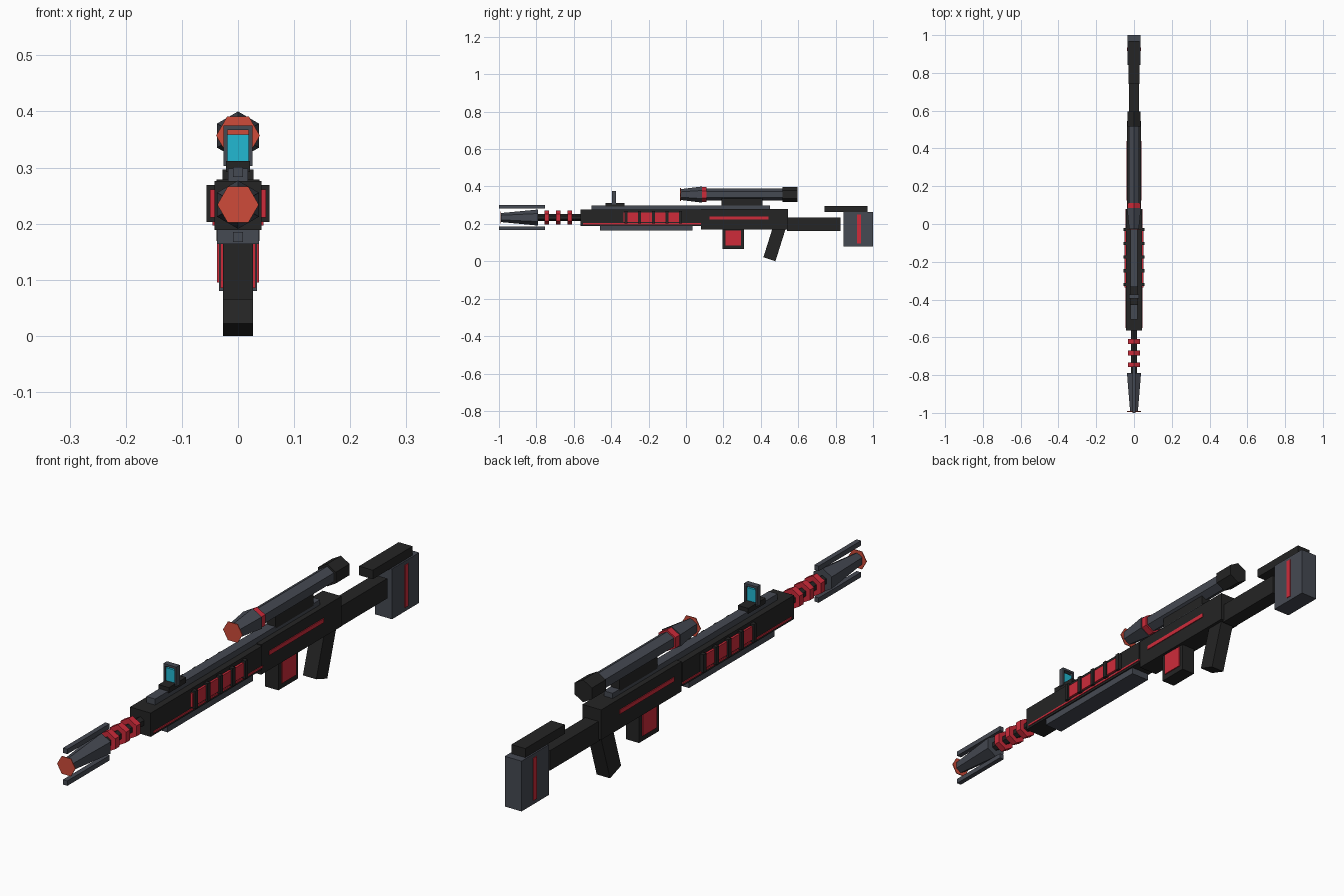
import bpy, bmesh, math

if "Cube" in bpy.data.objects:
    bpy.data.objects.remove(bpy.data.objects["Cube"])


def material(name, rgb):
    m = bpy.data.materials.new(name)
    m.diffuse_color = (*rgb, 1.0)
    m.use_nodes = True
    m.node_tree.nodes["Principled BSDF"].inputs["Base Color"].default_value = m.diffuse_color
    return m


BLACK = material("matte_black", (0.018, 0.018, 0.018))
GREY = material("gunmetal_grey", (0.060, 0.067, 0.085))
RED = material("accent_red", (0.62, 0.024, 0.042))
ORANGE = material("glow_orange", (0.62, 0.070, 0.042))
CYAN = material("sight_cyan", (0.016, 0.48, 0.65))


def finish(name, bm, mat):
    bmesh.ops.recalc_face_normals(bm, faces=bm.faces)
    me = bpy.data.meshes.new(name)
    bm.to_mesh(me)
    bm.free()
    me.materials.append(mat)
    ob = bpy.data.objects.new(name, me)
    bpy.context.collection.objects.link(ob)
    return ob


def loft(name, mat, a, b):
    """Solid between two matching rings of points."""
    bm = bmesh.new()
    va = [bm.verts.new(p) for p in a]
    vb = [bm.verts.new(p) for p in b]
    n = len(va)
    for i in range(n):
        j = (i + 1) % n
        bm.faces.new((va[i], va[j], vb[j], vb[i]))
    bm.faces.new(va)
    bm.faces.new(vb)
    return finish(name, bm, mat)


def slab(name, mat, x0, x1, profile):
    """Side profile of (y, z) points extruded across x."""
    return loft(name, mat, [(x0, y, z) for y, z in profile], [(x1, y, z) for y, z in profile])


def box(name, mat, x, y0, y1, z0, z1):
    """Box; x is a half width, or an (x0, x1) pair."""
    x0, x1 = x if isinstance(x, tuple) else (-x, x)
    return slab(name, mat, x0, x1, [(y0, z0), (y1, z0), (y1, z1), (y0, z1)])


def pair(name, mat, x0, x1, *extent):
    """The same box on both sides."""
    box(name + "_right", mat, (x0, x1), *extent)
    box(name + "_left", mat, (-x1, -x0), *extent)


def hexagon(name, mat, zc, y0, r0, y1, r1, turn=math.pi / 2):
    """Six sided cylinder or cone along y."""
    def ring(y, r):
        return [(r * math.cos(turn + k * math.pi / 3), y,
                 zc + r * math.sin(turn + k * math.pi / 3)) for k in range(6)]
    return loft(name, mat, ring(y0, r0), ring(y1, r1))


BORE, SCOPE = 0.234, 0.357

# Muzzle, prongs and barrel
hexagon("muzzle_cone", GREY, BORE, -0.99, 0.024, -0.79, 0.043)
hexagon("muzzle_glow", ORANGE, BORE, -0.994, 0.037, -0.991, 0.037, 0)
for side, z in (("top", 0.292), ("bottom", 0.176)):
    box("muzzle_prong_" + side, GREY, 0.009, -1.0, -0.755, z - 0.009, z + 0.009)
hexagon("barrel", BLACK, BORE, -0.80, 0.018, -0.55, 0.018)
for i, y in enumerate((-0.745, -0.683, -0.622)):
    hexagon(f"barrel_ring_{i + 1}", RED, BORE, y - 0.012, 0.038, y + 0.012, 0.038)

# Handguard with side panels and ribs
box("handguard", BLACK, 0.042, -0.565, 0.08, 0.189, 0.276)
box("under_rail", GREY, 0.037, -0.46, 0.035, 0.164, 0.19)
pair("handguard_panel", RED, 0.041, 0.050, -0.335, -0.03, 0.211, 0.261)
pair("handguard_stripe", RED, 0.041, 0.045, -0.55, 0.08, 0.197, 0.204)
for i in range(5):
    y = -0.32 + i * 0.0725
    pair(f"handguard_rib_{i + 1}", BLACK, 0.041, 0.056, y - 0.008, y + 0.008, 0.203, 0.269)

# Receiver, top rail, magazine and grip
box("receiver", BLACK, 0.038, 0.08, 0.545, 0.169, 0.279)
pair("receiver_stripe", RED, 0.037, 0.041, 0.125, 0.44, 0.224, 0.239)
box("top_rail", GREY, 0.018, -0.505, 0.45, 0.27, 0.298)
box("magazine", BLACK, 0.027, 0.195, 0.31, 0.065, 0.175)
pair("magazine_panel", RED, 0.026, 0.031, 0.212, 0.294, 0.085, 0.166)
slab("grip", BLACK, -0.027, 0.027,
     [(0.462, 0.175), (0.533, 0.175), (0.478, 0.0), (0.414, 0.022)])

# Stock
box("stock_arm", BLACK, 0.027, 0.54, 0.825, 0.161, 0.234)
box("cheek_rest", BLACK, 0.028, 0.74, 0.97, 0.264, 0.297)
box("butt_pad", GREY, 0.034, 0.842, 1.0, 0.08, 0.264)
pair("butt_stripe", RED, 0.033, 0.037, 0.915, 0.935, 0.095, 0.25)

# Front sight: base, open frame and glass
box("sight_base", BLACK, 0.021, -0.43, -0.33, 0.292, 0.312)
pair("sight_post", GREY, 0.019, 0.026, -0.395, -0.374, 0.303, 0.375)
box("sight_bar_top", GREY, 0.019, -0.395, -0.374, 0.367, 0.375)
box("sight_bar_bottom", GREY, 0.019, -0.395, -0.374, 0.303, 0.311)
box("sight_glass", CYAN, 0.019, -0.389, -0.380, 0.311, 0.359)

# Scope
hexagon("scope_bell", GREY, SCOPE, -0.027, 0.029, 0.085, 0.043)
hexagon("scope_lens", ORANGE, SCOPE, -0.031, 0.039, -0.028, 0.039, 0)
hexagon("scope_ring", RED, SCOPE, 0.085, 0.039, 0.11, 0.039)
hexagon("scope_tube", GREY, SCOPE, 0.08, 0.032, 0.53, 0.032)
hexagon("scope_eyepiece", BLACK, SCOPE, 0.515, 0.041, 0.595, 0.041)
box("scope_mount", BLACK, 0.018, 0.19, 0.41, 0.29, 0.335)
